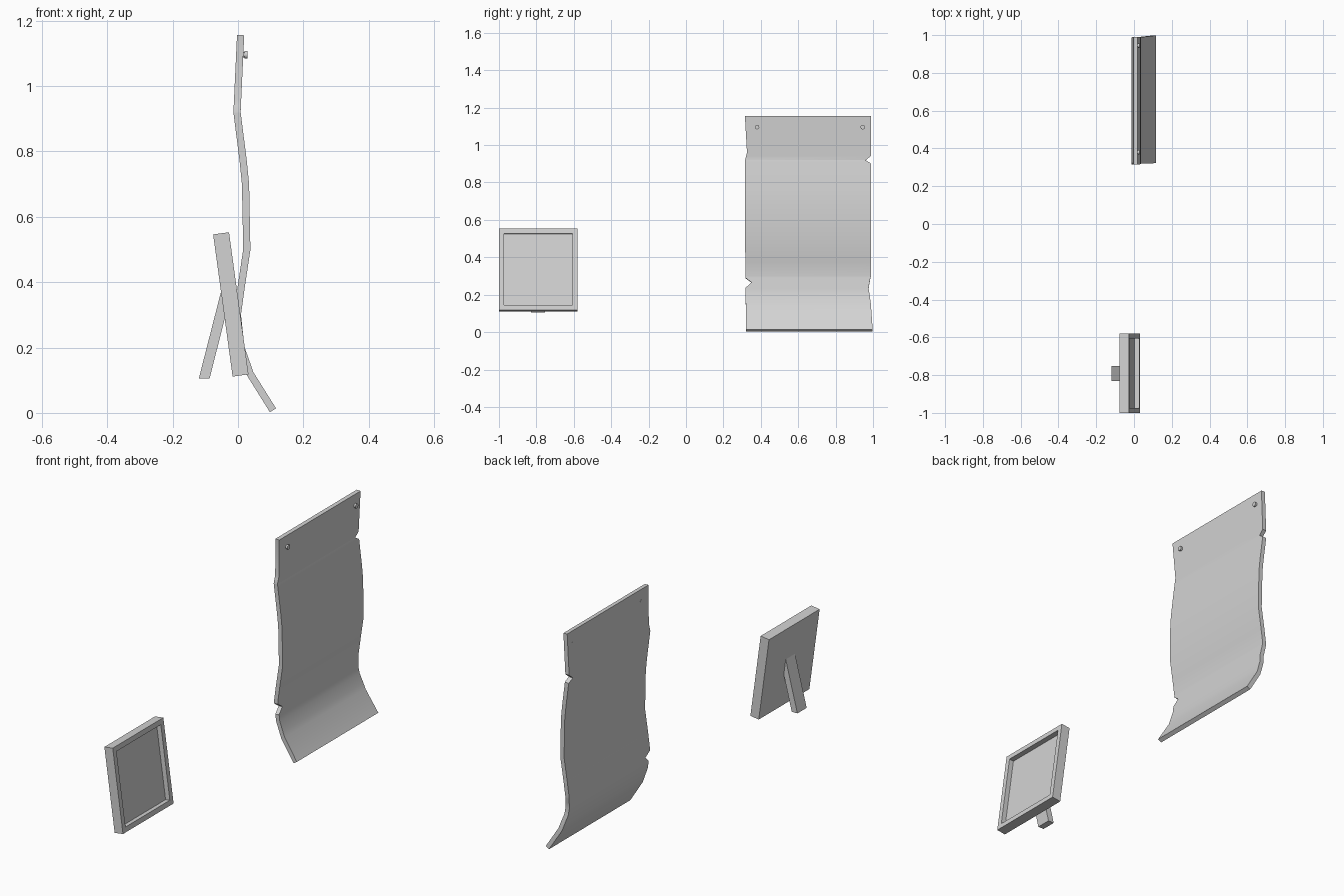
import bpy, bmesh, math
from mathutils import Matrix, Vector

cube = bpy.data.objects.get("Cube")
if cube:
    bpy.data.objects.remove(cube, do_unlink=True)

grey = bpy.data.materials.new("light_grey")
grey.use_nodes = True
GREY = (0.65, 0.65, 0.65, 1)
grey.diffuse_color = GREY
grey.node_tree.nodes["Principled BSDF"].inputs["Base Color"].default_value = GREY


def finish(name, bm):
    bmesh.ops.recalc_face_normals(bm, faces=bm.faces[:])
    mesh = bpy.data.meshes.new(name)
    bm.to_mesh(mesh)
    bm.free()
    mesh.materials.append(grey)
    obj = bpy.data.objects.new(name, mesh)
    bpy.context.collection.objects.link(obj)
    bpy.ops.object.select_all(action="DESELECT")
    obj.select_set(True)
    bpy.context.view_layer.objects.active = obj
    return obj


def sample(keys, z):
    """Linear interpolation through (z, value) pairs sorted by z."""
    for (z0, v0), (z1, v1) in zip(keys, keys[1:]):
        if z <= z1:
            return v0 + (v1 - v0) * (z - z0) / (z1 - z0)
    return keys[-1][1]


# Curling paper sheet: bend profile plus torn left and right edges
bend = [(0.008, 0.107), (0.12, 0.037), (0.2, 0.009), (0.3, -0.002),
        (0.38, 0.009), (0.5, 0.027), (0.7, 0.023), (0.77, 0.016),
        (0.92, -0.003), (1.156, 0.008)]
near_edge = [(0.008, 0.322), (0.235, 0.318), (0.265, 0.35), (0.29, 0.317),
             (0.92, 0.316), (0.96, 0.326), (1.156, 0.315)]
far_edge = [(0.008, 0.998), (0.15, 0.988), (0.235, 0.976), (0.3, 0.988),
            (0.9, 0.99), (0.918, 0.96), (0.942, 0.988), (1.156, 0.99)]

bm = bmesh.new()
rows = []
for z in sorted({k[0] for k in bend + near_edge + far_edge}):
    x = sample(bend, z)
    rows.append([bm.verts.new((x, sample(e, z), z)) for e in (near_edge, far_edge)])
for a, b in zip(rows, rows[1:]):
    bm.faces.new((a[0], a[1], b[1], b[0]))
sheet = finish("paper_sheet", bm)
solid = sheet.modifiers.new("thickness", "SOLIDIFY")
solid.thickness = 0.022
solid.offset = 0
bpy.ops.object.modifier_apply(modifier=solid.name)
bpy.ops.object.shade_smooth_by_angle(angle=math.radians(30))


# Pins in the upper corners: a stem through the sheet and a wider head
def pin(name, y):
    bm = bmesh.new()
    for radius, x0, x1 in ((0.008, -0.006, 0.022), (0.012, 0.02, 0.029)):
        place = Matrix.Translation(((x0 + x1) / 2, y, 1.096)) @ Matrix.Rotation(math.pi / 2, 4, "Y")
        bmesh.ops.create_cone(bm, cap_ends=True, segments=16, radius1=radius,
                              radius2=radius, depth=x1 - x0, matrix=place)
    finish(name, bm)
    bpy.ops.object.shade_smooth_by_angle(angle=math.radians(30))


pin("near_pin", 0.38)
pin("far_pin", 0.945)

# Leaning picture frame with a recessed panel
bm = bmesh.new()
bmesh.ops.create_cube(bm, size=1, matrix=Matrix.Diagonal((0.049, 0.42, 0.439, 1)))
bm.normal_update()
front = max(bm.faces, key=lambda f: f.normal.x)
bmesh.ops.inset_region(bm, faces=[front], thickness=0.037)
panel = bmesh.ops.extrude_discrete_faces(bm, faces=[front])["faces"][0]
bmesh.ops.translate(bm, verts=panel.verts[:], vec=Vector((-0.025, 0, 0)))
lean = Matrix.Translation((-0.022, -0.79, 0.332)) @ Matrix.Rotation(math.radians(-7.8), 4, "Y")
bmesh.ops.transform(bm, matrix=lean, verts=bm.verts[:])
finish("picture_frame", bm)

# Slanted prop behind the frame
bm = bmesh.new()
outline = [(-0.12, 0.105), (-0.087, 0.105), (-0.03, 0.33), (-0.047, 0.39)]
side = bm.faces.new([bm.verts.new((x, -0.83, z)) for x, z in outline])
grown = bmesh.ops.extrude_face_region(bm, geom=[side])["geom"]
bmesh.ops.translate(bm, vec=Vector((0, 0.077, 0)),
                    verts=[g for g in grown if isinstance(g, bmesh.types.BMVert)])
finish("frame_prop", bm)
